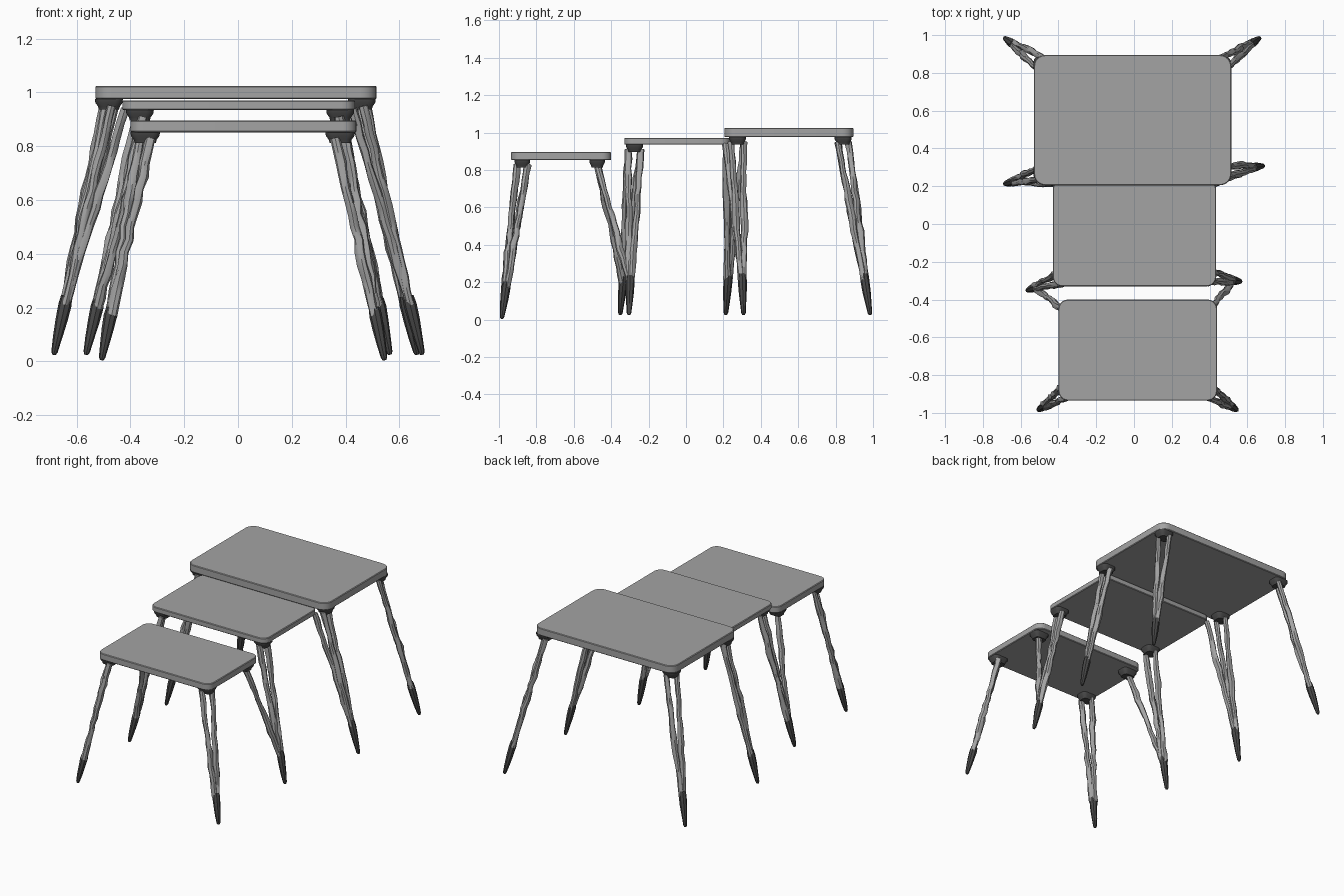
import bpy, bmesh, math, random
from mathutils import Vector

if "Cube" in bpy.data.objects:
    bpy.data.objects.remove(bpy.data.objects["Cube"])

random.seed(4)


def material(name, v):
    m = bpy.data.materials.new(name)
    m.diffuse_color = (v, v, v, 1)
    m.use_nodes = True
    m.node_tree.nodes["Principled BSDF"].inputs["Base Color"].default_value = m.diffuse_color
    return m


TOP = material("grey_top", 0.37)
ROD = material("light_grey_wood", 0.37)
DARK = material("dark_fitting", 0.065)


def finish(name, bm, mat, angle=35):
    bmesh.ops.recalc_face_normals(bm, faces=bm.faces[:])
    me = bpy.data.meshes.new(name)
    bm.to_mesh(me)
    bm.free()
    me.materials.append(mat)
    ob = bpy.data.objects.new(name, me)
    bpy.context.collection.objects.link(ob)
    bpy.ops.object.select_all(action='DESELECT')
    ob.select_set(True)
    bpy.context.view_layer.objects.active = ob
    bpy.ops.object.shade_smooth_by_angle(angle=math.radians(angle))
    return ob


def loft(bm, rings):
    vs = [[bm.verts.new(p) for p in r] for r in rings]
    n = len(vs[0])
    for a, b in zip(vs, vs[1:]):
        for i in range(n):
            bm.faces.new((a[i], a[(i + 1) % n], b[(i + 1) % n], b[i]))
    bm.faces.new(vs[0][::-1])
    bm.faces.new(vs[-1])


def rounded_ring(x0, x1, y0, y1, r, z, inset=0, seg=6):
    pts = []
    for cx, cy, q in ((x1 - r, y1 - r, 0), (x0 + r, y1 - r, 1),
                      (x0 + r, y0 + r, 2), (x1 - r, y0 + r, 3)):
        for i in range(seg + 1):
            a = math.pi / 2 * (q + i / seg)
            pts.append((cx + (r - inset) * math.cos(a), cy + (r - inset) * math.sin(a), z))
    return pts


# Rounded slab with a slight edge bevel
def tabletop(name, x0, x1, y0, y1, z0, z1, r):
    bm = bmesh.new()
    loft(bm, [rounded_ring(x0, x1, y0, y1, r, z, i) for z, i in
              ((z0, .004), (z0 + .004, 0), (z1 - .004, 0), (z1, .004))])
    finish(name, bm, TOP)


# Tapered socket under a tabletop
def bracket(name, x, y, z, rx, ry):
    bm = bmesh.new()
    loft(bm, [rounded_ring(x - rx * k, x + rx * k, y - ry * k, y + ry * k, ry * k * .6, z - d, 0, 3)
              for d, k in ((0, 1), (.014, .97), (.028, .78), (.04, .72))])
    finish(name, bm, DARK)


# Irregular tube along a path
def tube(name, path, radii, mat, sides=8, rough=0.0):
    bm = bmesh.new()
    axis = (path[-1] - path[0]).normalized()
    u = axis.cross(Vector((0, 1, 0))).normalized()
    v = axis.cross(u)
    rings = []
    for p, r in zip(path, radii):
        ring = []
        for i in range(sides):
            a = 2 * math.pi * i / sides
            k = r * (1 + random.uniform(-rough, rough))
            ring.append(p + u * math.cos(a) * k + v * math.sin(a) * k)
        rings.append(ring)
    loft(bm, rings)
    finish(name, bm, mat)


# Branch-like rod, slightly crooked
def rod(name, top, end, r=.0175, n=14):
    path, radii = [], []
    for i in range(n + 1):
        t = i / n
        w = .005 * math.sin(math.pi * t)
        path.append(top.lerp(end, t) + Vector((random.uniform(-w, w), random.uniform(-w, w), 0)))
        radii.append(r * (1 + .12 * math.sin(9 * t + 20 * top.x)))
    tube(name, path, radii, ROD, 8, .16)


# Leg: pointed dark foot, pair of rods to the main socket, optional single rod to another top
def leg(name, foot, sock, extra=None):
    f, s = Vector(foot), Vector(sock)
    knee = f.lerp(s, .20)
    d = (s - f)
    side = Vector((-d.y, d.x, 0)).normalized()
    path = [f.lerp(s, t) for t in (0, .012, .07, .14, .20, .235)]
    tube(name + "_foot", path, [.007, .012, .017, .022, .024, .021], DARK, 8, .05)
    for k in (-1, 1):
        rod(f"{name}_rod_{k + 2}", s + side * k * .034, knee + side * k * .008)
    if extra:
        rod(name + "_side_rod", Vector(extra), knee + Vector((0, 0, -.01)))


tabletop("large_top", -.53, .515, .205, .895, .975, 1.025, .06)
tabletop("medium_top", -.43, .435, -.33, .235, .935, .971, .05)
tabletop("small_top", -.40, .44, -.935, -.40, .852, .896, .05)

# Sockets
for side, xs in (("left", (-.48, -.365, -.345)), ("right", (.46, .38, .38))):
    for end, y in (("front", .275), ("back", .84)):
        bracket(f"large_{end}_{side}_socket", xs[0], y, .976, .052, .046)
    bracket(f"medium_{side}_socket", xs[1], -.275, .936, .052, .046)
    for end, y in (("front", -.875), ("back", -.475)):
        bracket(f"small_{end}_{side}_socket", xs[2], y, .853, .055, .042)

# Legs; the middle ones are shared by neighbouring tables
leg("small_front_left_leg", (-.507, -.985, .005), (-.345, -.875, .83))
leg("small_front_right_leg", (.545, -.985, .005), (.38, -.875, .83))
leg("medium_left_leg", (-.565, -.352, .025), (-.365, -.275, .91), (-.35, -.475, .83))
leg("medium_right_leg", (.565, -.305, .025), (.38, -.275, .91), (.385, -.475, .83))
leg("large_front_left_leg", (-.685, .212, .025), (-.48, .275, .95), (-.42, .212, .94))
leg("large_front_right_leg", (.685, .308, .025), (.46, .275, .95), (.425, .212, .94))
leg("large_back_left_leg", (-.685, .985, .025), (-.48, .84, .95))
leg("large_back_right_leg", (.665, .985, .025), (.46, .84, .95))
